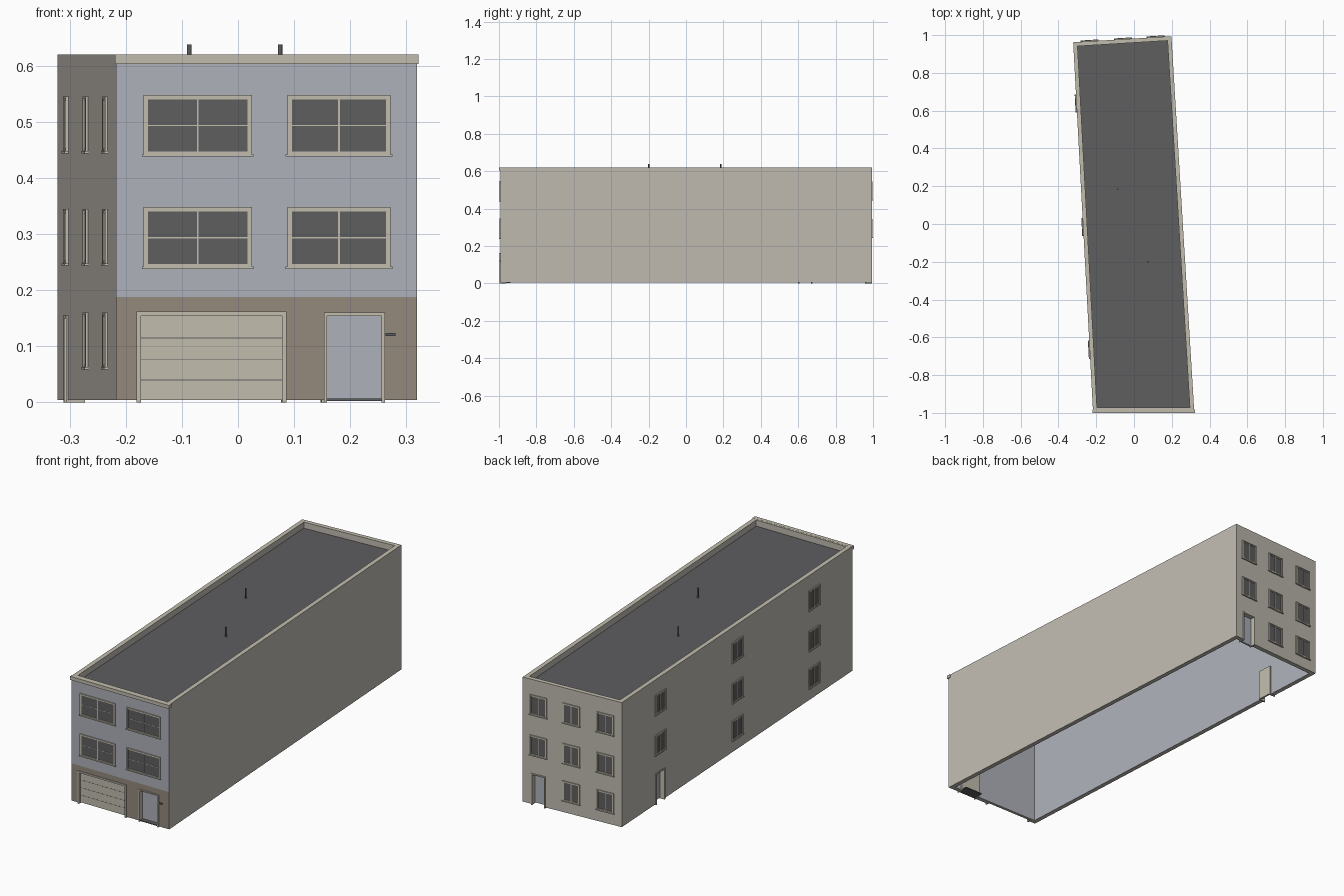
import bpy, bmesh
from mathutils import Matrix, Vector

cube = bpy.data.objects.get("Cube")
if cube:
    bpy.data.objects.remove(cube, do_unlink=True)


def material(name, *rgb):
    lin = [((v / 255 + 0.055) / 1.055) ** 2.4 for v in rgb]
    m = bpy.data.materials.new(name)
    m.use_nodes = True
    m.diffuse_color = (*lin, 1)
    m.node_tree.nodes["Principled BSDF"].inputs["Base Color"].default_value = (*lin, 1)
    return m


BEIGE = material("beige_render", 192, 187, 178)
BLUE = material("blue_grey_paint", 173, 177, 186)
BROWN = material("brown_base", 147, 137, 124)
TRIM = material("cream_trim", 193, 188, 173)
DARK = material("dark_grey", 94, 94, 96)


def link(name, bm, *mats):
    bmesh.ops.recalc_face_normals(bm, faces=bm.faces)
    me = bpy.data.meshes.new(name)
    bm.to_mesh(me)
    bm.free()
    ob = bpy.data.objects.new(name, me)
    bpy.context.collection.objects.link(ob)
    for m in mats:
        me.materials.append(m)
    return ob


def wall_space(start, end):
    """Wall coordinates: along the wall, outward, up."""
    u = (end - start).normalized()
    n = u.cross(Vector((0, 0, 1)))
    return Matrix.Translation(start) @ Matrix((u, n, (0, 0, 1))).transposed().to_4x4()


def part(name, space, mat, *boxes):
    """Boxes given as u0, u1, z0, z1, inner depth, outer depth."""
    bm = bmesh.new()
    for u0, u1, z0, z1, w0, w1 in boxes:
        m = Matrix.Translation(((u0 + u1) / 2, (w0 + w1) / 2, (z0 + z1) / 2))
        m = m @ Matrix.Diagonal((u1 - u0, w1 - w0, z1 - z0, 1))
        bmesh.ops.create_cube(bm, size=1, matrix=space @ m)
    return link(name, bm, *([mat] if mat else []))


def rim(u0, u1, z0, z1, t, w0, w1, bottom=True):
    bars = [(u0, u0 + t, z0, z1, w0, w1), (u1 - t, u1, z0, z1, w0, w1),
            (u0 + t, u1 - t, z1 - t, z1, w0, w1)]
    if bottom:
        bars.append((u0 + t, u1 - t, z0, z0 + t, w0, w1))
    return bars


# Skewed plan of the building
FLOOR, TOP, ROOF, BAND, THICK = 0.004, 0.62, 0.59, 0.188, 0.022
plan = [Vector(p) for p in ((-0.217, -0.993, 0), (0.319, -0.993, 0),
                            (0.198, 0.994, 0), (-0.322, 0.962, 0))]
inner = []
for i, p in enumerate(plan):
    a = (p - plan[i - 1]).normalized()
    b = (plan[(i + 1) % 4] - p).normalized()
    na, nb = Vector((-a.y, a.x, 0)), Vector((-b.y, b.x, 0))
    inner.append(p + (na + nb) * THICK / (1 + na.dot(nb)))

FRONT = wall_space(Vector((0, -0.993, 0)), Vector((1, -0.993, 0)))
BACK = wall_space(plan[2], plan[3])
SIDE = wall_space(plan[3], plan[0])

# Hollow walls with parapet
bm = bmesh.new()
rings = [[bm.verts.new(p + Vector((0, 0, z))) for p in pts]
         for pts, z in ((plan, FLOOR), (plan, TOP), (inner, TOP), (inner, FLOOR))]
for r in range(4):
    lo, hi = rings[r], rings[(r + 1) % 4]
    for i in range(4):
        j = (i + 1) % 4
        bm.faces.new((lo[i], lo[j], hi[j], hi[i]))
for z in (BAND, ROOF):
    bmesh.ops.bisect_plane(bm, geom=bm.verts[:] + bm.edges[:] + bm.faces[:],
                           plane_co=(0, 0, z), plane_no=(0, 0, 1))
bmesh.ops.recalc_face_normals(bm, faces=bm.faces)
for f in bm.faces:
    c, n = f.calc_center_median(), f.normal
    if n.z > 0.5:
        f.material_index = 3
    elif abs(n.z) < 0.5:
        if n.x * c.x + n.y * c.y < 0:
            f.material_index = 1 if c.z < ROOF else 0
        elif n.y < -0.9:
            f.material_index = 2 if c.z < BAND else 1
walls = link("walls", bm, BEIGE, BLUE, BROWN, TRIM)


def cut(space, u0, u1, z1, depth):
    cutter = part("opening_cutter", space, None, (u0, u1, -0.02, z1, -depth, 0.05))
    mod = walls.modifiers.new("opening", "BOOLEAN")
    mod.operation, mod.solver, mod.object = "DIFFERENCE", "EXACT", cutter
    bpy.context.view_layer.objects.active = walls
    bpy.ops.object.modifier_apply(modifier=mod.name)
    bpy.data.objects.remove(cutter, do_unlink=True)


# Flat roof, with a painted ceiling beneath
bm = bmesh.new()
low = bm.faces.new([bm.verts.new(p + Vector((0, 0, ROOF - 0.01))) for p in inner])
ext = bmesh.ops.extrude_face_region(bm, geom=[low], use_keep_orig=True)
bmesh.ops.translate(bm, vec=(0, 0, 0.01),
                    verts=[v for v in ext["geom"] if isinstance(v, bmesh.types.BMVert)])
bmesh.ops.recalc_face_normals(bm, faces=bm.faces)
for f in bm.faces:
    f.material_index = 1 if f.normal.z < -0.5 else 0
link("roof", bm, DARK, BLUE)

# Roof vent pipes
for i, (x, y) in enumerate(((-0.087, 0.185), (0.075, -0.2))):
    bm = bmesh.new()
    bmesh.ops.create_cone(bm, cap_ends=True, segments=12, radius1=0.004, radius2=0.004,
                          depth=0.05, matrix=Matrix.Translation((x, y, ROOF + 0.023)))
    link(f"vent_pipe_{i + 1}", bm, DARK)

# Cornice along the front
part("front_cornice", FRONT, TRIM, (-0.219, 0.322, 0.603, TOP + 0.0005, -0.012, 0.007))


def window(name, space, u0, u1, z0, z1, cross):
    um, zm, g = (u0 + u1) / 2, (z0 + z1) / 2, 0.0015
    part(name + "_glass", space, DARK, (u0 + 0.004, u1 - 0.004, z0 + 0.004, z1 - 0.004, -0.002, 0.001))
    bars = rim(u0, u1, z0, z1, 0.004, -0.002, 0.005)
    bars += rim(u0 + 0.004, u1 - 0.004, z0 + 0.004, z1 - 0.004, 0.004, -0.002, 0.003)
    bars.append((um - g, um + g, z0 + 0.008, z1 - 0.008, -0.002, 0.003))
    if cross:
        bars.append((u0 + 0.008, u1 - 0.008, zm - 0.001, zm + 0.001, -0.002, 0.002))
    bars.append((u0 - 0.003, u1 + 0.003, z0 - 0.001, z0 + 0.003, -0.002, 0.007))
    part(name + "_frame", space, TRIM, *bars)


def door(name, space, u0, u1, z1):
    t = 0.006
    cut(space, u0 + 0.002, u1 - 0.002, z1 - 0.002, 0.05)
    part(name + "_frame", space, TRIM, *rim(u0, u1, 0, z1, t, -0.03, 0.004, False),
         (u0 + t, u1 - t, FLOOR, z1 - t, -0.03, -0.025))
    part(name + "_panel", space, BLUE, (u0 + t, u1 - t, FLOOR, z1 - t, -0.025, -0.021))


# Front windows
for row, z in enumerate((0.239, 0.439)):
    for col, (a, b) in enumerate(((-0.168, 0.025), (0.088, 0.272))):
        window(f"front_window_{row + 1}_{col + 1}", FRONT, a, b, z, z + 0.109, True)

# Back and side windows, each with one door on the ground floor
for label, space, columns in (("back", BACK, (0.083, 0.256, 0.435)),
                              ("side", SIDE, (0.325, 0.98, 1.63))):
    for col, u in enumerate(columns):
        for row, z in enumerate((0.06, 0.245, 0.445)):
            if row == 0 and col == 0:
                door(label + "_door", space, u - 0.038, u + 0.038, 0.156)
            else:
                window(f"{label}_window_{row + 1}_{col + 1}", space,
                       u - 0.045, u + 0.045, z, z + 0.1, False)

# Front door with threshold and wall-mounted handle plate
door("front_door", FRONT, 0.153, 0.262, 0.16)
part("front_threshold", FRONT, DARK, (0.159, 0.256, 0.003, 0.007, -0.055, 0.0))
part("wall_plate", FRONT, DARK, (0.263, 0.281, 0.118, 0.124, -0.002, 0.005))

# Garage door with panel joints
cut(FRONT, -0.176, 0.081, 0.158, 0.012)
part("garage_frame", FRONT, TRIM, *rim(-0.181, 0.086, 0, 0.162, 0.008, -0.012, 0.004, False))
part("garage_door", FRONT, TRIM, (-0.173, 0.078, FLOOR, 0.154, -0.013, -0.008))
part("garage_joints", FRONT, DARK,
     *[(-0.173, 0.078, z - 0.0008, z + 0.0008, -0.009, -0.0075) for z in (0.04, 0.077, 0.115)])
